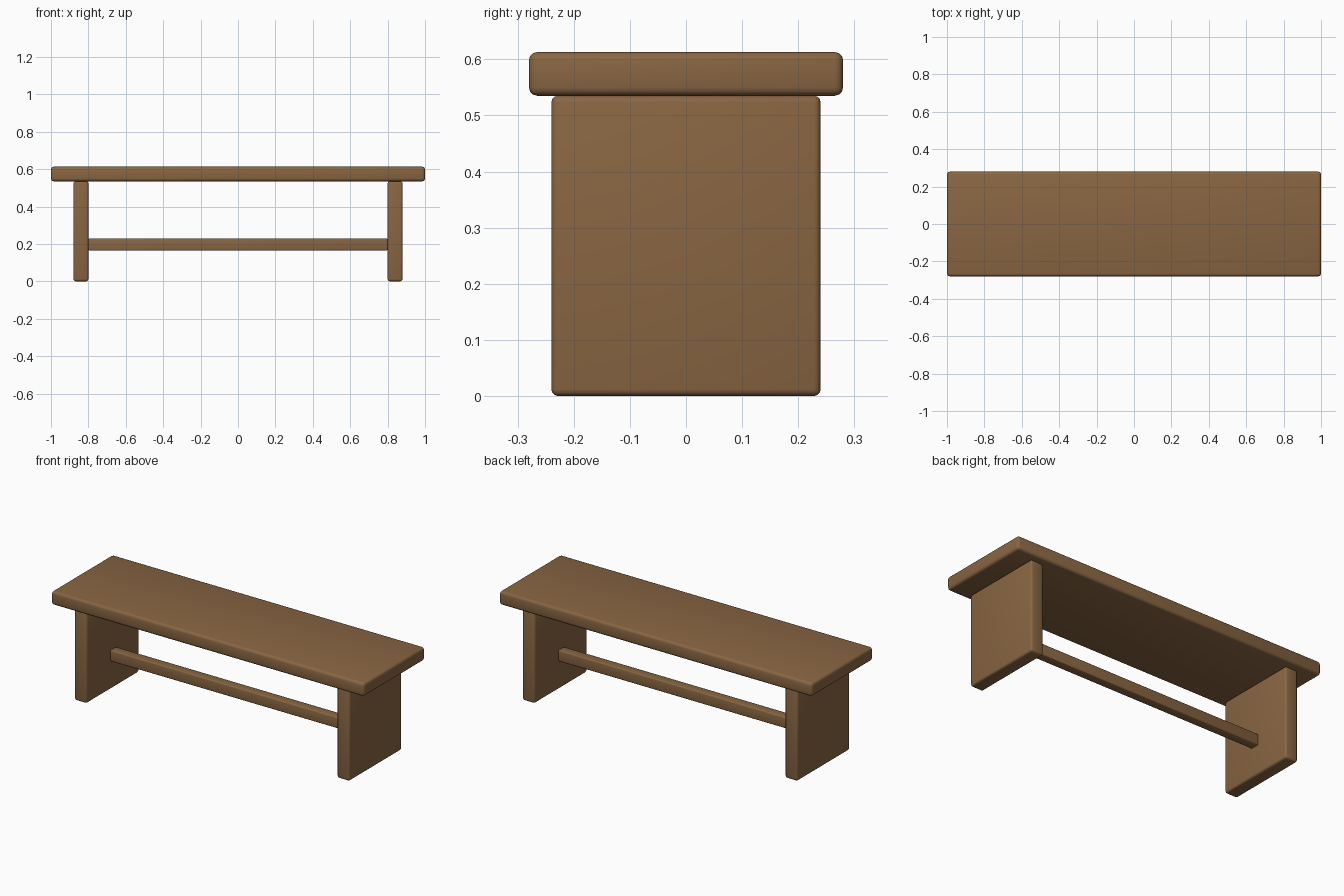
import bpy
import math

default = bpy.data.objects.get("Cube")
if default:
    bpy.data.objects.remove(default, do_unlink=True)

# Single brown wood colour
wood = bpy.data.materials.new("brown_wood")
wood.use_nodes = True
colour = (0.25, 0.132, 0.055, 1)
wood.diffuse_color = colour
bsdf = wood.node_tree.nodes["Principled BSDF"]
bsdf.inputs["Base Color"].default_value = colour
bsdf.inputs["Roughness"].default_value = 0.8


def board(name, centre, size, radius):
    """A wooden board with softly rounded edges."""
    bpy.ops.mesh.primitive_cube_add(size=1, location=centre)
    obj = bpy.context.object
    obj.name = obj.data.name = name
    obj.scale = size
    bpy.ops.object.transform_apply(location=False, rotation=False, scale=True)
    obj.data.materials.append(wood)
    bevel = obj.modifiers.new("rounded_edges", 'BEVEL')
    bevel.width = radius
    bevel.segments = 3
    bpy.ops.object.modifier_apply(modifier=bevel.name)
    bpy.ops.object.shade_smooth_by_angle(angle=math.radians(40))
    return obj


seat_bottom, seat_top = 0.535, 0.613
leg_x, leg_thick = 0.84, 0.08

# Seat plank
board("seat", (0, 0, (seat_bottom + seat_top) / 2),
      (2, 0.56, seat_top - seat_bottom), 0.015)

# Panel legs at both ends
for side, name in ((1, "left_leg"), (-1, "right_leg")):
    board(name, (side * leg_x, 0, seat_bottom / 2),
          (leg_thick, 0.48, seat_bottom), 0.012)

# Stretcher bar between the legs
board("stretcher", (0, 0, 0.197), (2 * leg_x - leg_thick, 0.054, 0.064), 0.006)
